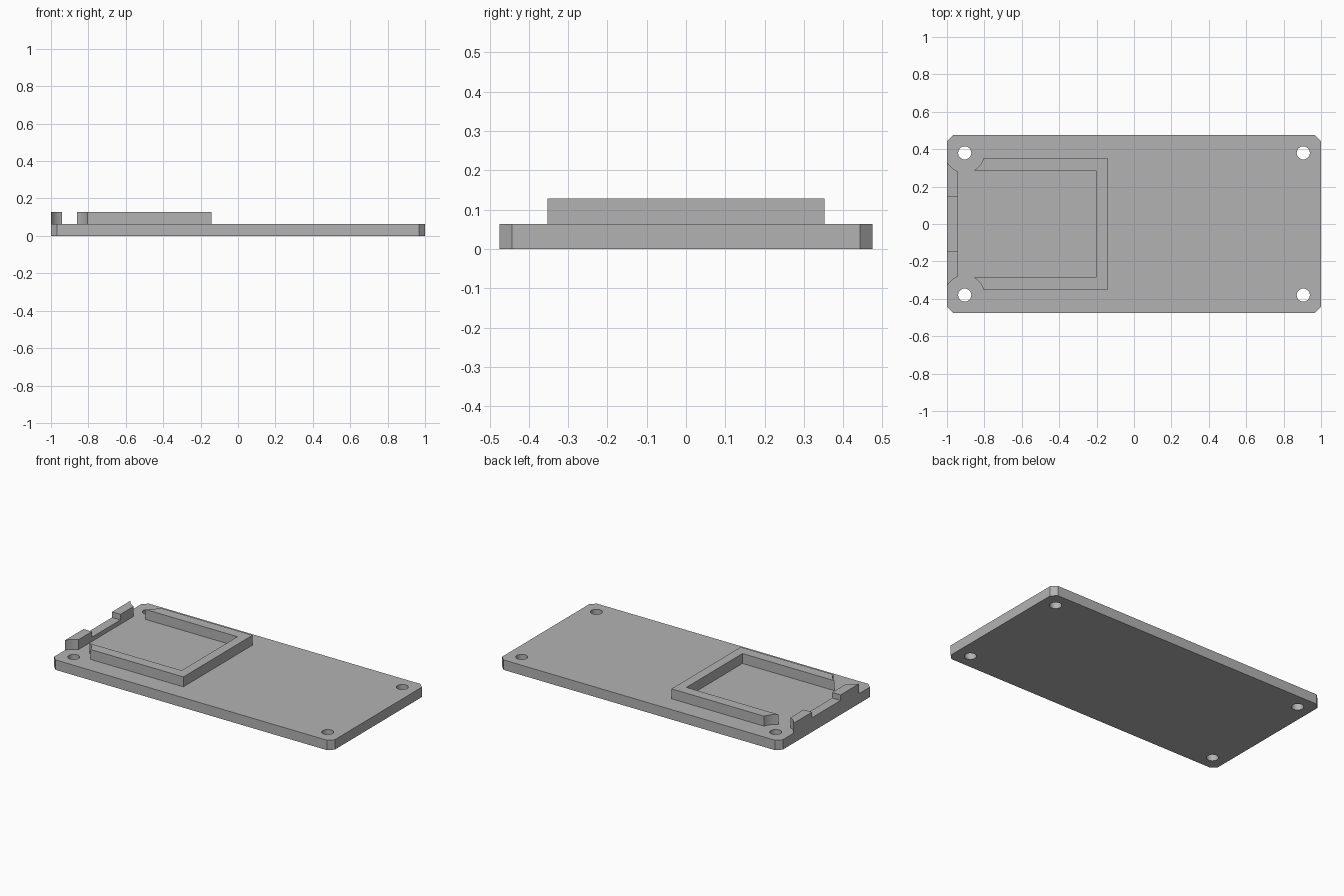
import bpy
import bmesh
from math import asin, acos, cos, sin, pi

cube = bpy.data.objects.get("Cube")
if cube:
    bpy.data.objects.remove(cube, do_unlink=True)

grey = bpy.data.materials.new("plain grey")
grey.use_nodes = True
colour = (0.45, 0.45, 0.45, 1)
grey.diffuse_color = colour
grey.node_tree.nodes["Principled BSDF"].inputs["Base Color"].default_value = colour

# Main dimensions
HALF_W, HALF_D, CHAMFER = 1.0, 0.475, 0.032
PLATE_TOP, WALL_TOP, LIP_TOP = 0.064, 0.128, 0.092
HOLE_X, HOLE_Y, HOLE_R, CLEAR_R = 0.905, 0.38, 0.035, 0.105
OUT_X, IN_X, OUT_Y, IN_Y = -0.143, -0.203, 0.352, 0.285
END_X, GAP_Y = -0.94, 0.145


def prism(name, outline, z0, z1):
    """Extrude a flat outline between two heights."""
    bm = bmesh.new()
    base = bm.faces.new([bm.verts.new((x, y, z0)) for x, y in outline])
    top = bmesh.ops.extrude_face_region(bm, geom=[base])["geom"]
    bmesh.ops.translate(bm, vec=(0, 0, z1 - z0),
                        verts=[v for v in top if isinstance(v, bmesh.types.BMVert)])
    bmesh.ops.recalc_face_normals(bm, faces=bm.faces)
    mesh = bpy.data.meshes.new(name)
    bm.to_mesh(mesh)
    bm.free()
    mesh.materials.append(grey)
    obj = bpy.data.objects.new(name, mesh)
    bpy.context.collection.objects.link(obj)
    return obj


def arc(cx, cy, r, a0, a1, steps):
    return [(cx + r * cos(a0 + (a1 - a0) * i / steps),
             cy + r * sin(a0 + (a1 - a0) * i / steps)) for i in range(steps + 1)]


def flip(points):
    return [(x, -y) for x, y in points]


# Base plate with chamfered corners
quarter = [(HALF_W, HALF_D - CHAMFER), (HALF_W - CHAMFER, HALF_D)]
right_side = flip(quarter)[::-1] + quarter
left_side = [(-x, y) for x, y in right_side[::-1]]
plate = prism("base_plate", right_side + left_side, 0, PLATE_TOP)

# Screw holes cut through the corners
for sx in (-1, 1):
    for sy in (-1, 1):
        circle = arc(sx * HOLE_X, sy * HOLE_Y, HOLE_R, 0, 2 * pi, 48)[:-1]
        cutter = prism("hole_cutter", circle, -0.1, 0.2)
        cutter.hide_render = True
        cutter.hide_set(True)
        cut = plate.modifiers.new("screw_hole", "BOOLEAN")
        cut.operation = "DIFFERENCE"
        cut.solver = "EXACT"
        cut.object = cutter

# Bake the holes and remove the cutters
bpy.context.view_layer.update()
graph = bpy.context.evaluated_depsgraph_get()
plate_mesh = bpy.data.meshes.new_from_object(plate.evaluated_get(graph))
plate.modifiers.clear()
plate.data = plate_mesh
for obj in [o for o in bpy.data.objects if o.name.startswith("hole_cutter")]:
    bpy.data.objects.remove(obj, do_unlink=True)

# Three-sided raised frame, its ends curved around the screw holes
frame_end = arc(-HOLE_X, HOLE_Y, CLEAR_R, asin((IN_Y - HOLE_Y) / CLEAR_R),
                asin((OUT_Y - HOLE_Y) / CLEAR_R), 10)
half = [(IN_X, IN_Y)] + frame_end + [(OUT_X, OUT_Y)]
prism("raised_frame", half + flip(half)[::-1], PLATE_TOP, WALL_TOP)

# End wall: two tall posts, curved near the holes, joined by a low lip
post_end = arc(-HOLE_X, HOLE_Y, CLEAR_R, -acos((HOLE_X - 1) / CLEAR_R),
               -acos((END_X + HOLE_X) / CLEAR_R), 10)
post = [(-HALF_W, GAP_Y)] + post_end + [(END_X, GAP_Y)]
prism("end_post_left", post, PLATE_TOP, WALL_TOP)
prism("end_post_right", flip(post), PLATE_TOP, WALL_TOP)
lip = [(-HALF_W, GAP_Y), (END_X, GAP_Y)]
prism("end_lip", lip + flip(lip)[::-1], PLATE_TOP, LIP_TOP)

# Smooth the curved walls and keep the corners sharp
bpy.ops.object.select_all(action="DESELECT")
for obj in bpy.context.collection.objects:
    if obj.type == "MESH" and obj.data.materials and obj.data.materials[0] == grey:
        obj.select_set(True)
        bpy.context.view_layer.objects.active = obj
bpy.ops.object.shade_smooth_by_angle(angle=pi / 6)
